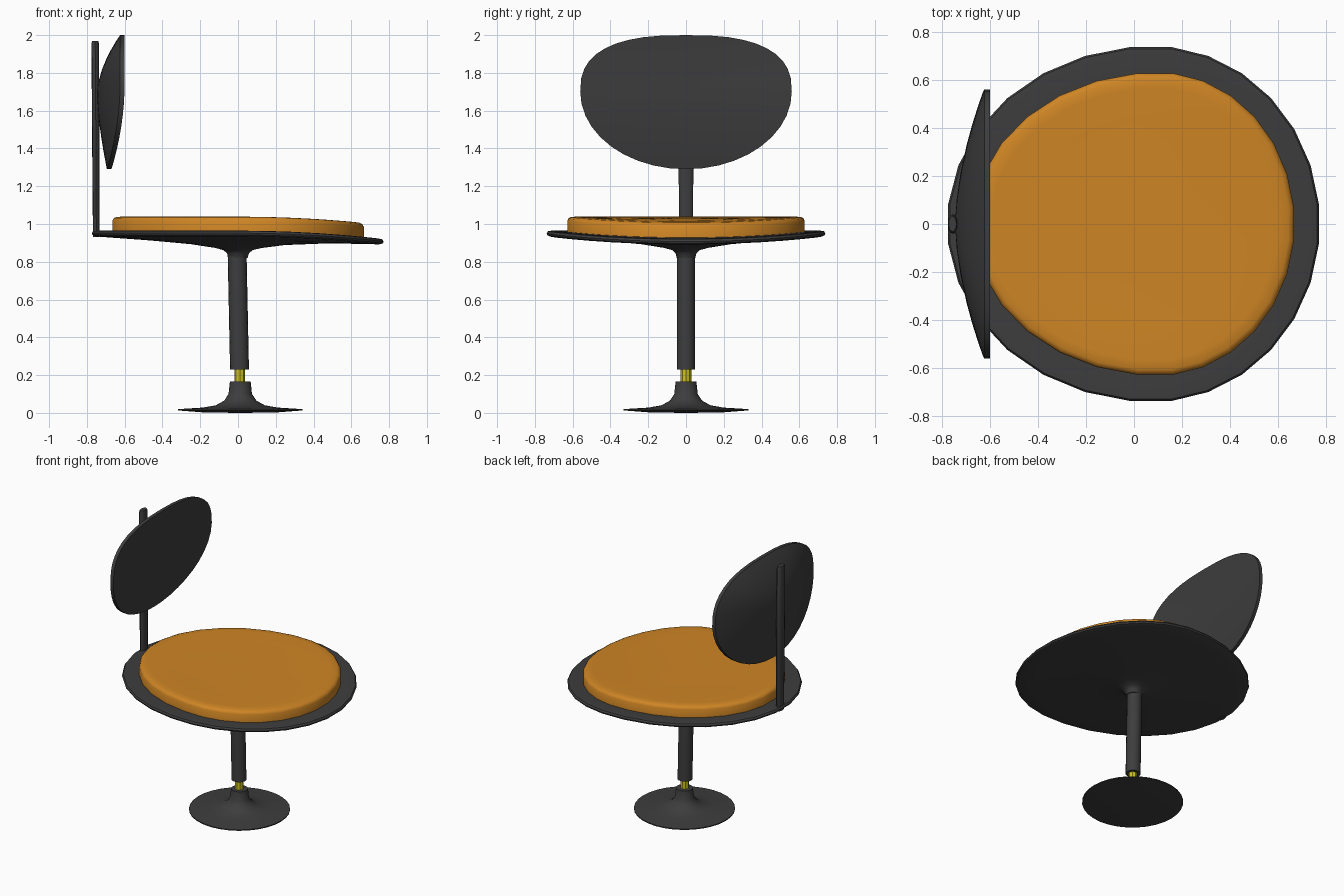
import bpy, bmesh
from math import sin, cos, pi, radians

cube = bpy.data.objects.get("Cube")
if cube:
    bpy.data.objects.remove(cube, do_unlink=True)


def material(name, rgb):
    mat = bpy.data.materials.new(name)
    mat.use_nodes = True
    mat.diffuse_color = (*rgb, 1)
    mat.node_tree.nodes["Principled BSDF"].inputs["Base Color"].default_value = (*rgb, 1)
    return mat


CHARCOAL = material("charcoal", (0.047, 0.047, 0.047))
ORANGE = material("orange fabric", (0.62, 0.235, 0.018))
YELLOW = material("yellow", (0.62, 0.55, 0.015))


def loft(name, rings, mat, angle=40):
    """Skin a list of closed rings and cap both ends."""
    bm = bmesh.new()
    loops = [[bm.verts.new(p) for p in ring] for ring in rings]
    n = len(loops[0])
    for a, b in zip(loops, loops[1:]):
        for i in range(n):
            j = (i + 1) % n
            bm.faces.new((a[i], a[j], b[j], b[i]))
    bm.faces.new(loops[0])
    bm.faces.new(loops[-1])
    bmesh.ops.recalc_face_normals(bm, faces=bm.faces)
    mesh = bpy.data.meshes.new(name)
    bm.to_mesh(mesh)
    bm.free()
    mesh.materials.append(mat)
    obj = bpy.data.objects.new(name, mesh)
    bpy.context.collection.objects.link(obj)
    bpy.ops.object.select_all(action="DESELECT")
    obj.select_set(True)
    bpy.context.view_layer.objects.active = obj
    bpy.ops.object.shade_smooth_by_angle(angle=radians(angle))
    return obj


def oval(cx, rx, ry, z, n):
    return [(cx + rx * cos(2 * pi * i / n), ry * sin(2 * pi * i / n), z) for i in range(n)]


def egg(center, front, back, side, scale, z, n):
    """Egg outline around x = 0, with the front drooping a little."""
    ring = []
    for i in range(n):
        a = 2 * pi * (i + 0.5) / n
        x = scale * (center + (front if cos(a) > 0 else back) * cos(a))
        ring.append((x, scale * side * sin(a), z - 0.075 * max(0, x) ** 2))
    return ring


# Base, piston and column
base_profile = [(0.02, 0), (0.2, 0.003), (0.33, 0.013), (0.33, 0.02), (0.2, 0.028),
                (0.13, 0.04), (0.085, 0.065), (0.062, 0.1), (0.055, 0.165)]
loft("base", [oval(0.012, r, r, z, 32) for r, z in base_profile], CHARCOAL)
loft("piston", [oval(0.01, 0.028, 0.028, z, 8) for z in (0.14, 0.26)], YELLOW, 20)
loft("column", [oval(x, 0.05, 0.048, z, 16) for x, z in ((0.008, 0.23), (-0.005, 0.86))], CHARCOAL)

# Seat shell: flared underside, thin rim, flat top
shell_profile = [(0.066, 0.82), (0.075, 0.845), (0.1, 0.862), (0.16, 0.874), (0.32, 0.893),
                 (0.6, 0.913), (0.85, 0.927), (0.97, 0.934), (0.995, 0.942), (1, 0.952),
                 (0.99, 0.963), (0.96, 0.965), (0.85, 0.961), (0.5, 0.958), (0.1, 0.956)]
loft("seat_shell", [egg(0.08, 0.695, 0.86, 0.742, s, z, 28) for s, z in shell_profile], CHARCOAL)

# Seat cushion with a rounded upper edge
cushion_profile = [(0.3, 0.95), (1, 0.95), (1, 1.018), (0.988, 1.031), (0.965, 1.038),
                   (0.9, 1.039), (0.7, 1.036), (0.4, 1.034), (0.08, 1.034)]
loft("seat_cushion", [egg(0.1, 0.57, 0.77, 0.632, s, z, 28) for s, z in cushion_profile], ORANGE)

# Back post
loft("back_post", [oval(x, r, 2 * r, z, 12) for x, r, z in
                   ((-0.75, 0.018, 0.93), (-0.752, 0.02, 1.4), (-0.756, 0.02, 1.955),
                    (-0.756, 0.016, 1.97))], CHARCOAL)


# Backrest: nearly flat face whose lower part curls away, and a bulging back
def backrest_ring(s, is_back, n=40):
    ring = []
    for i in range(n):
        a = 2 * pi * i / n
        power = 2 / 2.6 if sin(a) > 0 else 1
        height = 0.3 * sin(a) ** power if sin(a) > 0 else 0.41 * sin(a)
        side = 0.56 * abs(cos(a)) ** power * (1 if cos(a) > 0 else -1)
        z = 1.7 + s * height
        x = -0.6 - 0.07 * (max(0, 1.75 - z) / 0.46) ** 2 - 0.012 * (1 - s * s)
        if is_back:
            x -= 0.024 + 0.108 * (1 - s ** 1.7)
        ring.append((x, s * side, z))
    return ring


steps = (0.05, 0.2, 0.4, 0.6, 0.75, 0.88, 0.96)
rings = [backrest_ring(s, False) for s in steps + (0.99,)]
rings += [backrest_ring(1, False), backrest_ring(1, True)]
rings += [backrest_ring(s, True) for s in reversed(steps)]
loft("backrest", rings, CHARCOAL)
